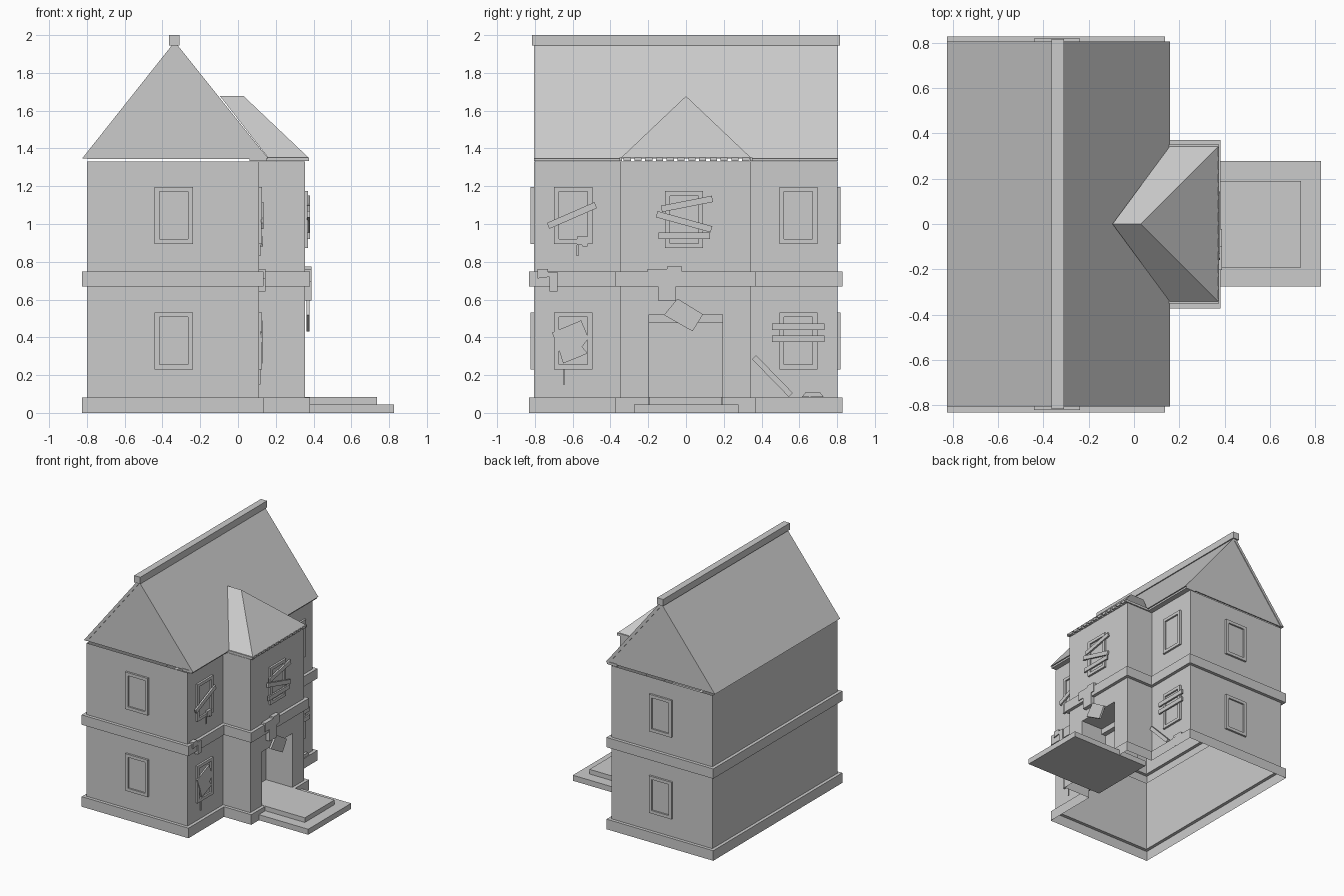
import bpy, bmesh, math
from mathutils import Vector


def make(name, verts, faces):
    me = bpy.data.meshes.new(name)
    me.from_pydata(verts, [], faces)
    bm = bmesh.new()
    bm.from_mesh(me)
    bmesh.ops.recalc_face_normals(bm, faces=bm.faces)
    bm.to_mesh(me)
    bm.free()
    ob = bpy.data.objects.new(name, me)
    bpy.context.collection.objects.link(ob)
    return ob


def prism(name, pts, d):
    """Extrude a planar loop of 3D points by vector d."""
    n = len(pts)
    v = [Vector(p) for p in pts]
    v += [p + Vector(d) for p in v]
    f = [list(range(n)), list(range(n, 2 * n))]
    f += [[i, (i + 1) % n, (i + 1) % n + n, i + n] for i in range(n)]
    return make(name, v, f)


def box(name, x0, x1, y0, y1, z0, z1):
    return prism(name, [(x0, y0, z0), (x1, y0, z0), (x1, y1, z0), (x0, y1, z0)],
                 (0, 0, z1 - z0))


def plate(name, x0, x1, yz):
    """Flat cut-out shape lying on the entrance (+x) side."""
    return prism(name, [(x0, y, z) for y, z in yz], (x1 - x0, 0, 0))


def board(name, x0, x1, a, b, w):
    a, b = Vector(a), Vector(b)
    d = (b - a).normalized()
    n = Vector((-d.y, d.x)) * w / 2
    return plate(name, x0, x1, [a - n, b - n, b + n, a + n])


# Walls: moulded profile (outset, z) swept along the plan, leaving the doorway open
plan = [(0.355, 0.192), (0.355, 0.345), (0.11, 0.345), (0.11, 0.803), (-0.80, 0.803),
        (-0.80, -0.806), (0.11, -0.806), (0.11, -0.348), (0.355, -0.348), (0.355, -0.195)]
profile = [(0.026, 0), (0.026, 0.082), (0, 0.082), (0, 0.52), (0, 0.668),
           (0.026, 0.668), (0.026, 0.748), (0, 0.748), (0, 1.33)]
n = len(plan)
normals = []
for i in range(n):
    e = Vector(plan[(i + 1) % n]) - Vector(plan[i])
    normals.append(Vector((e.y, -e.x)).normalized())
verts, faces = [], []
for off, z in profile:
    for i, p in enumerate(plan):
        a, b = normals[i - 1], normals[i]
        m = a if a.dot(b) > 0.9 else a + b
        q = Vector(p) + m * off
        verts.append((q.x, q.y, z))
for k in range(len(profile) - 1):
    for i in range(n):
        if i == n - 1 and k < 3:
            continue
        j = (i + 1) % n
        faces.append([k * n + i, k * n + j, (k + 1) * n + j, (k + 1) * n + i])
make("house_walls", verts, faces)

# Doorway recess and lintel
y0, y1 = -0.195, 0.192
make("door_recess",
     [(x, y, z) for x in (0.12, 0.355) for y, z in
      ((y0, 0.08), (y0, 0.52), (y1, 0.52), (y1, 0.08))],
     [[0, 1, 2, 3], [0, 1, 5, 4], [1, 2, 6, 5], [2, 3, 7, 6]])
box("door_lintel", 0.12, 0.16, y0, y1, 0.475, 0.52)
for s, y in (("left", y0), ("right", y1)):
    make("plinth_return_" + s, [(0.12, y, 0), (0.381, y, 0), (0.381, y, 0.082), (0.12, y, 0.082)],
         [[0, 1, 2, 3]])

# Porch steps
box("porch_lower_step", 0.12, 0.825, -0.275, 0.278, 0, 0.045)
box("porch_upper_step", 0.12, 0.737, -0.192, 0.19, 0.045, 0.083)

# Main roof slopes, gables and ridge beam
rx, ry = -0.335, 0.806
for name, ex, t in (("left", -0.825, 0.03), ("right", 0.16, -0.03)):
    prism("roof_slope_" + name,
          [(ex, -ry, 1.347), (rx, -ry, 1.965), (rx, -ry, 1.93), (ex + t, -ry, 1.347)],
          (0, 2 * ry, 0))
for name, y in (("front", -0.80), ("back", 0.79)):
    prism("gable_" + name, [(-0.80, y, 1.345), (0.135, y, 1.345), (rx, y, 1.935)], (0, 0.01, 0))
box("ridge_beam", -0.365, -0.31, -0.816, 0.816, 1.945, 2.0)

# Hipped roof over the entrance bay
make("bay_roof", [(0.16, -0.345, 1.35), (0.375, -0.345, 1.35), (0.375, 0.345, 1.35),
                  (0.16, 0.345, 1.35), (0.03, 0, 1.677), (-0.095, 0, 1.677)],
     [[0, 1, 4, 5], [1, 2, 4], [2, 3, 5, 4]])

# Eave strips and small broken dentils
for s, (a, b) in (("left", (-0.805, -0.345)), ("right", (0.345, 0.805))):
    box("eave_strip_" + s, 0.06, 0.15, a, b, 1.333, 1.353)
    y = a if s == "right" else b
    box("bay_eave_" + s, 0.11, 0.375, y - 0.006, y + 0.006, 1.333, 1.353)
for i in range(12):
    y = -0.33 + i * 0.057
    box("eave_dentil", 0.345, 0.375, y, y + 0.038, 1.333, 1.353)


# Windows: raised frame ring facing along an axis
def window(name, axis, sign, wall, c, z0):
    def P(u, z, d):
        w = wall + sign * d
        return (w, u, z) if axis == 'x' else (u, w, z)
    v = []
    for ins, d in ((0, 0), (0, 0.016), (0.025, 0.016), (0.025, 0.003)):
        v += [P(c - 0.101 + ins, z0 + ins, d), P(c + 0.101 - ins, z0 + ins, d),
              P(c + 0.101 - ins, z0 + 0.302 - ins, d), P(c - 0.101 + ins, z0 + 0.302 - ins, d)]
    f = [[r * 4 + i, r * 4 + (i + 1) % 4, r * 4 + 4 + (i + 1) % 4, r * 4 + 4 + i]
         for r in range(3) for i in range(4)] + [[12, 13, 14, 15]]
    make(name, v, f)


for z in (0.23, 0.895):
    window("front_window", 'y', -1, -0.806, -0.34, z)
    window("back_window", 'y', 1, 0.803, -0.34, z)
    for c in (-0.597, 0.595):
        window("side_window", 'x', 1, 0.11, c, z)
window("bay_window", 'x', 1, 0.355, -0.01, 0.872)

# Boards nailed over the windows
for x, a, b in ((0.122, (-0.73, 0.99), (-0.478, 1.10)),
                (0.122, (0.455, 0.457), (0.732, 0.457)),
                (0.122, (0.455, 0.393), (0.732, 0.393)),
                (0.366, (-0.13, 1.08), (0.14, 1.133)),
                (0.366, (-0.155, 1.052), (0.135, 0.972)),
                (0.366, (-0.146, 0.937), (0.128, 0.937))):
    board("window_board", x, x + 0.014, a, b, 0.034)

# Leaning plank and hanging sign panel
board("leaning_plank", 0.112, 0.136, (0.36, 0.295), (0.555, 0.095), 0.03)
plate("hanging_panel", 0.362, 0.378,
      [(-0.045, 0.605), (0.09, 0.522), (0.035, 0.432), (-0.117, 0.518)])

# Broken shutter, plaster patches and cracks
plate("broken_shutter", 0.118, 0.13,
      [(-0.71, 0.425), (-0.555, 0.49), (-0.515, 0.395), (-0.55, 0.35), (-0.52, 0.315),
       (-0.65, 0.262), (-0.675, 0.34)])
plate("band_patch_centre", 0.356, 0.388,
      [(-0.203, 0.762), (-0.1, 0.762), (-0.1, 0.775), (-0.022, 0.775), (-0.022, 0.70),
       (-0.052, 0.695), (-0.052, 0.595), (-0.147, 0.595), (-0.147, 0.692), (-0.203, 0.692)])
plate("band_patch_left", 0.112, 0.145,
      [(-0.785, 0.762), (-0.73, 0.762), (-0.73, 0.745), (-0.68, 0.745), (-0.68, 0.642),
       (-0.722, 0.642), (-0.722, 0.72), (-0.785, 0.712)])
plate("window_patch", 0.112, 0.132,
      [(-0.578, 0.935), (-0.522, 0.935), (-0.522, 0.88), (-0.548, 0.88), (-0.552, 0.89),
       (-0.578, 0.89)])
plate("plinth_rubble", 0.112, 0.132,
      [(0.612, 0.083), (0.632, 0.108), (0.71, 0.108), (0.73, 0.083)])
for y, za, zb, x in ((-0.645, 0.15, 0.255, 0.112), (-0.574, 0.83, 0.888, 0.112),
                     (0.655, 0.005, 0.083, 0.134)):
    box("crack", x, x + 0.006, y - 0.005, y + 0.005, za, zb)
